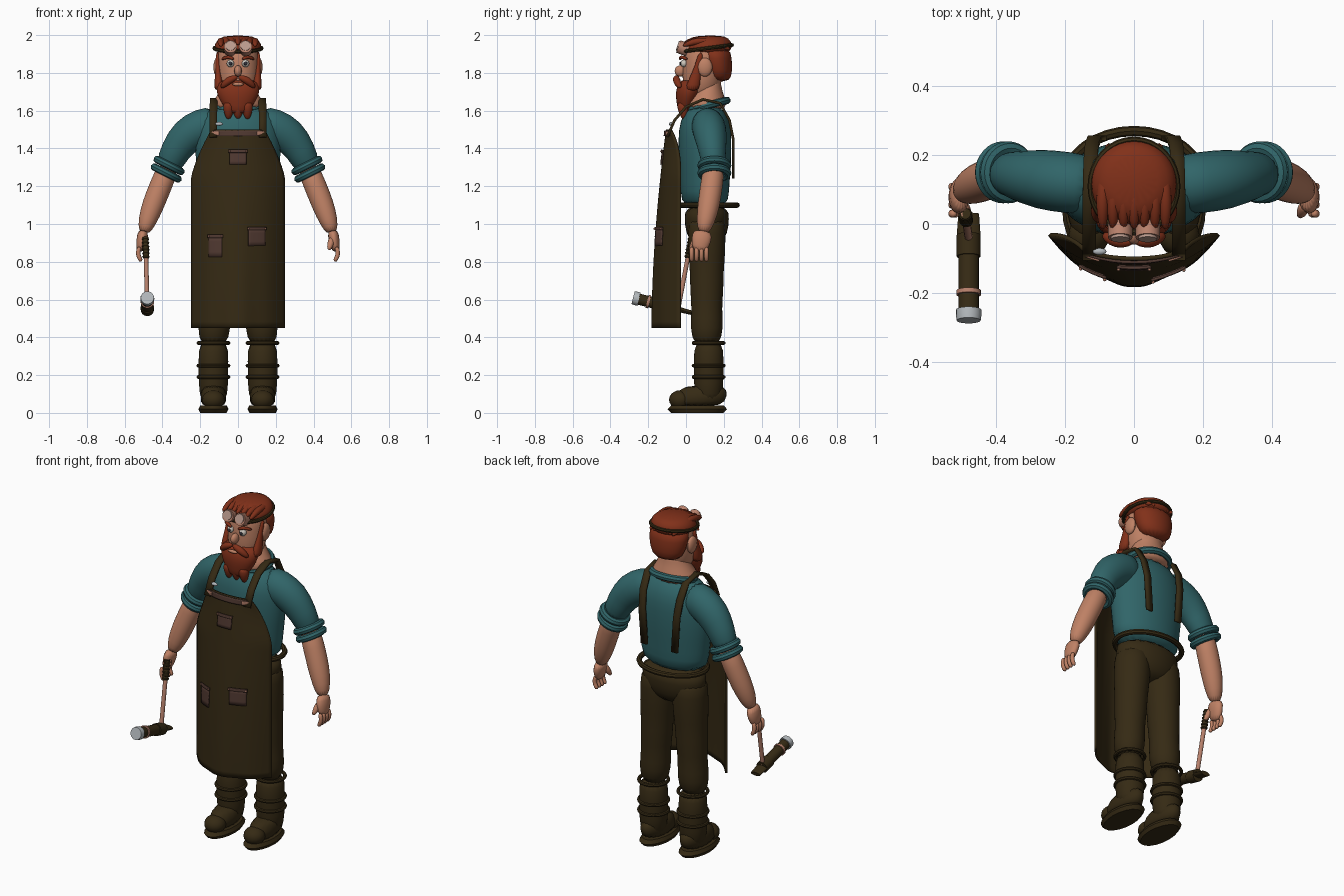
import bpy
import bmesh
import math
from mathutils import Matrix, Vector

cube = bpy.data.objects.get("Cube")
if cube:
    bpy.data.objects.remove(cube, do_unlink=True)


def material(name, red, green, blue):
    made = bpy.data.materials.new(name)
    made.use_nodes = True
    made.diffuse_color = (red, green, blue, 1)
    shader = made.node_tree.nodes["Principled BSDF"]
    shader.inputs["Base Color"].default_value = made.diffuse_color
    return made


SHIRT = material("teal cloth", .03, .13, .14)
SKIN = material("skin", .52, .22, .13)
HAIR = material("red hair", .22, .03, .01)
LEATHER = material("dark leather", .036, .023, .007)
POCKET = material("brown leather", .08, .04, .03)
COPPER = material("copper", .48, .22, .15)
STEEL = material("steel", .45, .48, .5)
WHITE = material("eye white", .6, .56, .5)
IRIS = material("dark iris", .03, .03, .04)
LENS = material("goggle lens", .5, .33, .27)


def finish(name, bm, colour, rounded=False, paired=False):
    """Turn a bmesh into a shaded object, optionally mirrored across x."""
    bmesh.ops.recalc_face_normals(bm, faces=bm.faces)
    mesh = bpy.data.meshes.new(name)
    bm.to_mesh(mesh)
    bm.free()
    mesh.materials.append(colour)
    mesh.shade_smooth()
    obj = bpy.data.objects.new(name, mesh)
    bpy.context.collection.objects.link(obj)
    if rounded:
        obj.modifiers.new("Rounding", 'SUBSURF').levels = 1
    else:
        mesh.set_sharp_from_angle(angle=math.radians(40))
    if paired:
        obj.modifiers.new("Pair", 'MIRROR').use_mirror_merge = False
    return obj


def along(path, t):
    """Point on a straight path, or on a curve through three points."""
    points = [Vector(p) for p in path]
    start, end = points[0], points[-1]
    spot = start.lerp(end, t)
    if len(points) > 2:
        spot += (points[1] - start.lerp(end, .5)) * 4 * t * (1 - t)
    return spot


def limb(name, colour, path, radii, aspect=1, level=False, rounded=True, paired=False, sides=18):
    """Elliptical sections of the given radii, evenly spaced on a path."""
    bm = bmesh.new()
    last = len(radii) - 1
    lengthwise = (Vector(path[-1]) - Vector(path[0])).normalized()
    reference = Vector((0, 0, 1)) if abs(lengthwise.y) > .8 else Vector((0, 1, 0))
    rings = []
    for i, radius in enumerate(radii):
        centre = along(path, i / last)
        across, deep = Vector((1, 0, 0)), Vector((0, 1, 0))
        if not level:
            ahead = along(path, min(i + 1, last) / last)
            behind = along(path, max(i - 1, 0) / last)
            tangent = (ahead - behind).normalized()
            across = tangent.cross(reference).normalized()
            deep = across.cross(tangent)
        ring = []
        for k in range(sides):
            angle = math.tau * k / sides
            offset = across * math.cos(angle) + deep * math.sin(angle) * aspect
            ring.append(bm.verts.new(centre + offset * radius))
        rings.append(ring)
    for low, high in zip(rings, rings[1:]):
        for k in range(sides):
            bm.faces.new((low[k - 1], low[k], high[k], high[k - 1]))
    bm.faces.new(rings[0])
    bm.faces.new(rings[-1])
    return finish(name, bm, colour, rounded, paired)


def blob(name, colour, centre, size, paired=False):
    bm = bmesh.new()
    bmesh.ops.create_uvsphere(bm, u_segments=16, v_segments=10, radius=1)
    bm.transform(Matrix.Translation(centre) @ Matrix.Diagonal((*size, 1)))
    return finish(name, bm, colour, paired=paired)


def hoop(name, colour, centre, width, depth, thick, axis=(0, 0, 1), paired=False):
    """Closed oval cord around an axis."""
    bm = bmesh.new()
    around, tube = 32, 8
    rings = []
    for i in range(around):
        turn = math.tau * i / around
        ring = []
        for j in range(tube):
            roll = math.tau * j / tube
            out = thick * math.cos(roll)
            ring.append(bm.verts.new(((width + out) * math.cos(turn), (depth + out) * math.sin(turn),
                                      thick * math.sin(roll))))
        rings.append(ring)
    for i in range(around):
        for j in range(tube):
            bm.faces.new((rings[i - 1][j - 1], rings[i][j - 1], rings[i][j], rings[i - 1][j]))
    lean = Vector((0, 0, 1)).rotation_difference(Vector(axis)).to_matrix().to_4x4()
    bm.transform(Matrix.Translation(centre) @ lean)
    return finish(name, bm, colour, paired=paired)


def sheet(name, colour, columns, rows, place, thick, paired=False):
    """Thin grid whose points come from place(u, v)."""
    bm = bmesh.new()
    grid = [[bm.verts.new(place(i / columns, j / rows)) for i in range(columns + 1)] for j in range(rows + 1)]
    for low, high in zip(grid, grid[1:]):
        for i in range(columns):
            bm.faces.new((low[i], low[i + 1], high[i + 1], high[i]))
    obj = finish(name, bm, colour, paired=paired)
    shell = obj.modifiers.new("Thickness", 'SOLIDIFY')
    shell.thickness, shell.offset = thick, 0


# Torso, belt and trousers
limb("shirt", SHIRT, [(0, .1, 1.08), (0, .1, 1.64)], (.2, .21, .22, .23, .23, .22, .13), aspect=.62, level=True)
hoop("collar", SHIRT, (0, .12, 1.63), .12, .1, .02, axis=(0, -.25, 1))
limb("neck", SKIN, [(0, .1, 1.6), (0, .13, 1.8)], (.17, .12, .08, .07), aspect=.8, level=True)
hoop("belt", LEATHER, (0, .12, 1.1), .2, .15, .015)
limb("trouser_seat", LEATHER, [(0, .11, 1.1), (0, .11, .88)], (.2, .2, .19, .12), aspect=.6, level=True)
limb("trouser_legs", LEATHER, [(.1, .11, 1.05), (.13, .11, .35)], (.1, .1, .1, .09, .09, .08, .09, .07),
     level=True, paired=True)

# Boots
limb("boot_shafts", LEATHER, [(.13, .12, .39), (.13, .12, .04)], (.08, .08, .08, .07), level=True, paired=True)
limb("boot_feet", LEATHER, [(.13, .06, .03), (.13, .1, .15)], (.07, .07, .06), aspect=2, level=True, paired=True)
blob("toe_caps", LEATHER, (.13, -.03, .07), (.06, .06, .05), paired=True)
limb("boot_soles", LEATHER, [(.13, .06, 0), (.13, .06, .04)], (.07, .08, .07), aspect=2, level=True,
     rounded=False, paired=True)
for height in (.37, .25, .19):
    hoop("boot_straps", LEATHER, (.13, .12, height), .08, .08, .01, paired=True)

# Sleeves with rolled cuffs
limb("sleeves", SHIRT, [(.1, .11, 1.53), (.27, .13, 1.47), (.38, .15, 1.28)], (.1, .1, .1, .08, .07),
     aspect=.9, paired=True)
for roll in ((.365, .15, 1.31), (.38, .15, 1.27)):
    hoop("sleeve_cuffs", SHIRT, roll, .07, .07, .02, axis=(1, 0, -2), paired=True)

# Forearms and hands
limb("forearms", SKIN, [(.36, .15, 1.32), (.45, .12, 1.1), (.5, .09, .95)], (.06, .06, .06, .05, .03), paired=True)
limb("palms", SKIN, [(.5, .09, .97), (.52, .07, .85)], (.03, .03, .02), aspect=1.8, paired=True)
for finger in range(4):
    y = .03 + .026 * finger
    limb("fingers", SKIN, [(.52, y, .88), (.53, y, .84), (.51, y, .8)], (.013,) * 4, paired=True, sides=8)
limb("thumbs", SKIN, [(.5, .06, .93), (.48, .02, .86)], (.02, .02, .01), paired=True, sides=8)

# Braces over the shoulders
BRACE = [(-.1, 1.46), (-.06, 1.55), (0, 1.62), (.09, 1.66), (.18, 1.64), (.23, 1.55), (.25, 1.45), (.25, 1.24)]


def brace_point(u, v):
    y, z = BRACE[round(v * (len(BRACE) - 1))]
    return (.11 + .04 * u - .03 * v ** 4, y, z)


sheet("braces", LEATHER, 1, len(BRACE) - 1, brace_point, .014, paired=True)

# Head and face
limb("head", SKIN, [(0, .08, 1.66), (0, .1, 1.98)], (.07, .1, .11, .11, .11, .07), level=True)
blob("nose", SKIN, (0, -.03, 1.81), (.02, .03, .03))
blob("lower_lip", SKIN, (0, -.05, 1.74), (.03, .01, .01))
blob("ears", SKIN, (.11, .1, 1.83), (.02, .04, .05), paired=True)
blob("eyes", WHITE, (.04, -.01, 1.85), (.02, .02, .02), paired=True)
blob("irises", IRIS, (.04, -.03, 1.85), (.01, .005, .01), paired=True)
limb("eyebrows", HAIR, [(.02, -.03, 1.87), (.05, -.03, 1.89), (.09, .01, 1.87)], (.01, .01, .01),
     paired=True, sides=8)

# Beard
limb("beard", HAIR, [(0, .03, 1.77), (0, -.01, 1.58)], (.1, .12, .11, .08, .05), aspect=.6, level=True)
for x in (-.05, 0, .05):
    limb("beard_tip", HAIR, [(x, -.02, 1.65), (x, -.01, 1.55)], (.03, .03, .01), level=True)
limb("moustache", HAIR, [(0, -.05, 1.78), (.05, -.05, 1.76), (.09, -.03, 1.72)], (.01, .02, .02, .01), paired=True)
limb("sideburns", HAIR, [(.11, .08, 1.91), (.1, .03, 1.7)], (.01, .01, .02, .03), aspect=1.5, level=True, paired=True)

# Hair
limb("hair_top", HAIR, [(0, .11, 1.9), (0, .13, 2)], (.12, .13, .12, .08), level=True)
limb("hair_back", HAIR, [(0, .18, 1.75), (0, .15, 1.94)], (.08, .11, .12, .12), aspect=.7, level=True)
for lock in range(-3, 4):
    x, drop = lock * .03, abs(lock) * .003
    limb("hair_lock", HAIR, [(x, -.02, 1.95 - drop), (x, .1, 1.98 - drop), (x * .8, .24, 1.92)],
         (.01, .02, .02, .02, .01), sides=8)

# Goggles
hoop("goggle_strap", LEATHER, (0, .11, 1.93), .125, .135, .01, axis=(0, -.13, 1))
limb("goggle_cups", COPPER, [(.04, .01, 1.92), (.04, -.04, 1.94)], (.035, .035), rounded=False, paired=True)
limb("goggle_lenses", LENS, [(.04, -.03, 1.94), (.04, -.045, 1.945)], (.027, .027), rounded=False, paired=True)

# Apron: straight skirt, tapering bib, cupped and lightly folded
HEM, BIB_START, BIB_TOP = .45, 1.24, 1.5


def apron_shape(z):
    rise = (z - HEM) / (BIB_TOP - HEM)
    taper = max(0, (z - BIB_START) / (BIB_TOP - BIB_START))
    return .245 - .105 * taper ** 1.3, -.03 - .05 * taper ** 3, -.17 + .07 * rise ** 2


def apron_y(x, z):
    half, edge, middle = apron_shape(z)
    t = min(abs(x / half), 1)
    fold = .01 * max(0, BIB_START - z) * math.cos(t * 9 + 2.5) * (1 - t)
    return middle + (edge - middle) * t ** 2.2 + fold


def apron_point(u, v):
    z = HEM + v * (BIB_TOP - HEM)
    x = (u * 2 - 1) * apron_shape(z)[0]
    return (x, apron_y(x, z), z)


sheet("apron", LEATHER, 32, 32, apron_point, .012)


def patch(name, colour, x, z, width, height, lift=.01):
    """Plate that follows the apron."""
    def place(u, v):
        px, pz = x + (u - .5) * width, z + (v - .5) * height
        return (px, apron_y(px, pz) - lift, pz)
    sheet(name, colour, 8, 4, place, .008)


for x, z, width, height in ((0, 1.35, .09, .07), (.1, .93, .09, .09), (-.12, .88, .07, .11)):
    patch("pocket", POCKET, x, z, width, height)
    top = z + height / 2
    patch("pocket_flap", POCKET, x, top, width + .01, .016, lift=.014)
    for corner in (x - width / 2, x + width / 2):
        blob("pocket_rivet", COPPER, (corner, apron_y(corner, top) - .02, top), (.005, .005, .005))
patch("bib_band", POCKET, 0, 1.48, .26, .03)
for x in (-.12, .12):
    patch("brace_tab", COPPER, x, 1.48, .04, .02, lift=.016)
blob("bib_buckle", STEEL, (-.1, -.08, 1.53), (.02, .01, .01))

# Hammer held in the right hand
HANDLE = [(-.49, .03, .93), (-.48, -.04, .56)]
HEAD = [(-.48, -.28, .61), (-.48, .03, .53)]


def hammer_part(name, colour, line, start, end, radii, aspect=1):
    limb(name, colour, [along(line, start), along(line, end)], radii, aspect, rounded=False)


hammer_part("hammer_handle", COPPER, HANDLE, 0, 1, (.012, .012))
hammer_part("hammer_grip", LEATHER, HANDLE, 0, .3, (.016, .016))
for turn in range(6):
    hoop("grip_binding", LEATHER, along(HANDLE, .05 * turn + .03), .015, .015, .005, axis=(0, .2, 1))
hammer_part("hammer_face", STEEL, HEAD, 0, .1, (.035, .037, .037))
hammer_part("hammer_body", LEATHER, HEAD, .1, .6, (.03, .03))
hammer_part("hammer_ring", COPPER, HEAD, .24, .28, (.036, .036))
hammer_part("hammer_socket", LEATHER, HEAD, .6, .8, (.035, .035))
hammer_part("hammer_wedge", LEATHER, HEAD, .78, 1, (.035, .03), aspect=.4)
